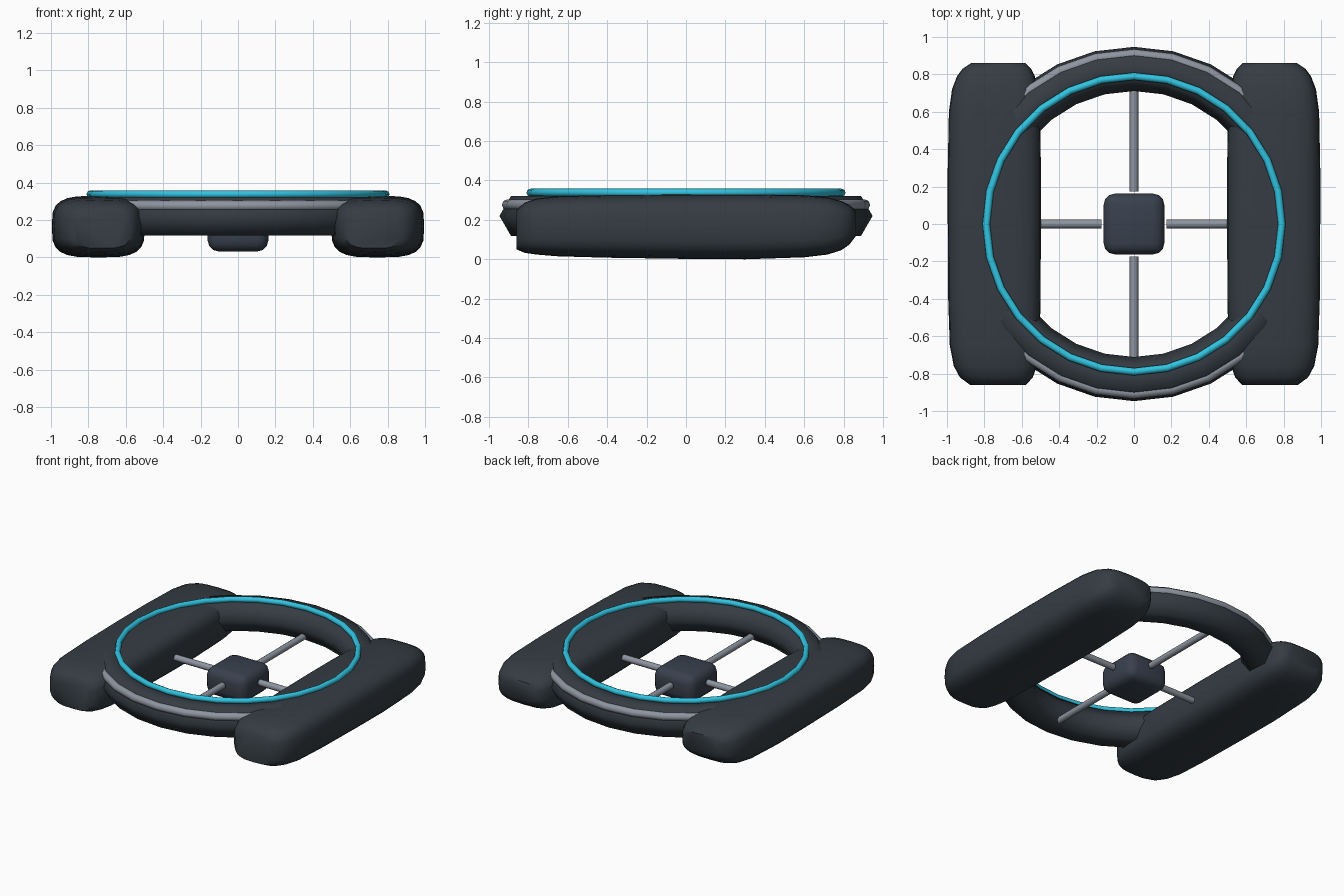
import bpy, bmesh
from math import sin, cos, pi, copysign, radians

if "Cube" in bpy.data.objects:
    bpy.data.objects.remove(bpy.data.objects["Cube"])


def material(name, rgb):
    m = bpy.data.materials.new(name)
    m.diffuse_color = (*rgb, 1)
    m.use_nodes = True
    m.node_tree.nodes["Principled BSDF"].inputs["Base Color"].default_value = m.diffuse_color
    return m


DARK = material("dark_shell", (0.035, 0.045, 0.055))
HUB = material("hub_slate", (0.04, 0.052, 0.075))
SILVER = material("silver", (0.27, 0.30, 0.35))
CYAN = material("cyan_glow", (0.03, 0.55, 0.75))


def finish(name, bm, mat, angle=180):
    bmesh.ops.recalc_face_normals(bm, faces=bm.faces)
    me = bpy.data.meshes.new(name)
    bm.to_mesh(me)
    bm.free()
    ob = bpy.data.objects.new(name, me)
    bpy.context.collection.objects.link(ob)
    me.materials.append(mat)
    bpy.ops.object.select_all(action='DESELECT')
    ob.select_set(True)
    bpy.context.view_layer.objects.active = ob
    bpy.ops.object.shade_smooth_by_angle(angle=radians(angle))
    return ob


def skin(bm, loops, closed):
    # bridge equal-sized vertex loops, either end to start or with flat caps
    n = len(loops[0])
    for i in range(len(loops) - (0 if closed else 1)):
        a, b = loops[i], loops[(i + 1) % len(loops)]
        for j in range(n):
            k = (j + 1) % n
            bm.faces.new((a[j], a[k], b[k], b[j]))
    if not closed:
        bm.faces.new(loops[0])
        bm.faces.new(loops[-1])


def ring(name, major, minor, z, sides, mat, segments=28):
    bm = bmesh.new()
    loops = []
    for i in range(segments):
        a = 2 * pi * i / segments
        loop = []
        for j in range(sides):
            b = 2 * pi * j / sides
            r = major + minor * cos(b)
            loop.append(bm.verts.new((r * cos(a), r * sin(a), z + minor * sin(b))))
        loops.append(loop)
    skin(bm, loops, True)
    return finish(name, bm, mat)


# Ring body, silver trim and glowing top band
ring("main_ring", 0.829, 0.118, 0.22, 6, DARK)
ring("silver_trim", 0.907, 0.028, 0.276, 8, SILVER)
ring("glow_band", 0.79, 0.02, 0.338, 8, CYAN)

# Side pods: rounded sections (y, half width, bottom, top) lofted front to back
SECTIONS = [(-0.86, 0.15, 0.05, 0.25), (-0.82, 0.195, 0.033, 0.287),
            (-0.76, 0.222, 0.024, 0.308), (-0.65, 0.240, 0.015, 0.320),
            (-0.4, 0.247, 0.008, 0.326), (0, 0.249, 0.002, 0.33),
            (0.3, 0.249, 0.0, 0.33), (0.6, 0.244, 0.01, 0.325),
            (0.72, 0.230, 0.024, 0.314), (0.79, 0.208, 0.047, 0.295),
            (0.83, 0.183, 0.075, 0.275), (0.86, 0.145, 0.115, 0.25)]


def power(v, e):
    return copysign(abs(v) ** e, v)


for side, label in ((-1, "left_pod"), (1, "right_pod")):
    bm = bmesh.new()
    loops = []
    for y, w, lo, hi in SECTIONS:
        loop = []
        for j in range(24):
            t = 2 * pi * j / 24
            x = 0.747 - (0.25 - w) * 0.2 + w * power(cos(t), 0.58)
            z = (lo + hi) / 2 + (hi - lo) / 2 * power(sin(t), 0.58)
            loop.append(bm.verts.new((side * x, y, z)))
        loops.append(loop)
    skin(bm, loops, False)
    finish(label, bm, DARK, 50)

# Central hub: heavily rounded box
bm = bmesh.new()
bmesh.ops.create_cube(bm, size=1)
for v in bm.verts:
    v.co = (v.co.x * 0.325, v.co.y * 0.325, 0.132 + v.co.z * 0.2)
bmesh.ops.bevel(bm, geom=bm.edges[:], offset=0.06, segments=3, profile=0.5,
                affect='EDGES')
finish("hub", bm, HUB, 60)

# Four spokes reaching from the hub into the ring
for i, label in enumerate(("right", "back", "left", "front")):
    dx, dy = round(cos(i * pi / 2)), round(sin(i * pi / 2))
    bm = bmesh.new()
    loops = []
    for d in (0.175, 0.79):
        loop = []
        for j in range(10):
            t = 2 * pi * j / 10
            s = 0.023 * cos(t)
            loop.append(bm.verts.new((dx * d - dy * s, dy * d + dx * s,
                                      0.15 + 0.023 * sin(t))))
        loops.append(loop)
    skin(bm, loops, False)
    finish(label + "_spoke", bm, SILVER, 45)
